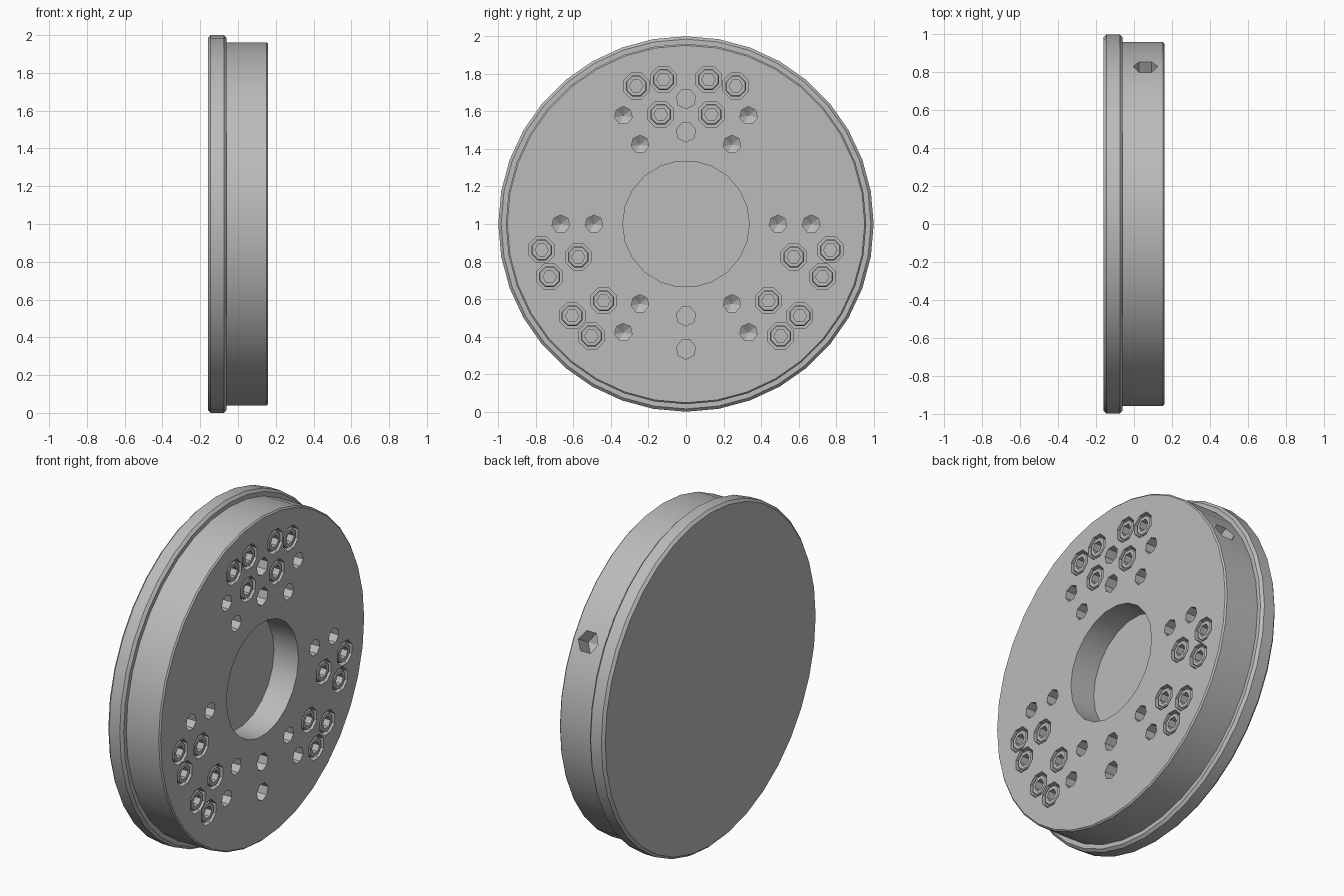
import bpy, bmesh
from math import cos, sin, pi, radians
from mathutils import Matrix, Vector

if "Cube" in bpy.data.objects:
    bpy.data.objects.remove(bpy.data.objects["Cube"], do_unlink=True)

metal = bpy.data.materials.new("grey_metal")
metal.use_nodes = True
GREY = (0.5, 0.5, 0.5, 1)
metal.diffuse_color = GREY
metal.node_tree.nodes["Principled BSDF"].inputs["Base Color"].default_value = GREY

CENTRE = Vector((0, 0, 1))
FACE = 0.16


def lathe(bm, profile, sides, matrix=Matrix(), turn=0.0):
    """Revolve (x, radius) points about the x axis; the ends lie on the axis."""
    rings = []
    for x, r in profile:
        count = sides if r > 0 else 1
        rings.append([bm.verts.new(matrix @ Vector(
            (x, r * cos(turn + 2 * pi * i / sides), r * sin(turn + 2 * pi * i / sides))))
            for i in range(count)])
    # flat ends become single polygons, pointed ends become fans
    for k in range(len(rings) - 1):
        a, b = rings[k], rings[k + 1]
        flat = profile[k][0] == profile[k + 1][0]
        if flat and min(len(a), len(b)) == 1:
            pole, ring = (a, b) if len(a) == 1 else (b, a)
            bm.verts.remove(pole[0])
            bm.faces.new(ring)
            continue
        for i in range(sides):
            j = (i + 1) % sides
            corners = [a[i % len(a)], a[j % len(a)], b[j % len(b)], b[i % len(b)]]
            bm.faces.new(list(dict.fromkeys(corners)))


def finish(bm, name):
    bmesh.ops.recalc_face_normals(bm, faces=bm.faces[:])
    mesh = bpy.data.meshes.new(name)
    bm.to_mesh(mesh)
    bm.free()
    mesh.materials.append(metal)
    obj = bpy.data.objects.new(name, mesh)
    bpy.context.collection.objects.link(obj)
    return obj


def activate(obj):
    bpy.ops.object.select_all(action='DESELECT')
    obj.select_set(True)
    bpy.context.view_layer.objects.active = obj


def carve(obj, cutter):
    cutter.hide_render = True
    mod = obj.modifiers.new("carve", 'BOOLEAN')
    mod.operation, mod.solver, mod.object = 'DIFFERENCE', 'EXACT', cutter
    activate(obj)
    bpy.ops.object.modifier_apply(modifier=mod.name)
    bpy.data.objects.remove(cutter, do_unlink=True)


def at(y, z):
    return Matrix.Translation(CENTRE + Vector((0, y, z)))


def polar(radius, degrees):
    return at(radius * cos(radians(degrees)), radius * sin(radians(degrees)))


# Stepped disc: wide flange at the back, narrower body in front
bm = bmesh.new()
lathe(bm, [(-FACE, 0), (-FACE, 0.985), (-0.145, 1.0), (-0.075, 1.0), (-0.06, 0.985),
           (-0.06, 0.96), (0.152, 0.96), (FACE, 0.952), (FACE, 0)], 36, at(0, 0), pi / 2)
disc = finish(bm, "stepped_disc")

# Bolt places: three mirrored clusters
bolts = []
for cluster in range(3):
    rot = Matrix.Rotation(cluster * 2 * pi / 3, 2)
    for y, z in ((0.265, 0.735), (0.12, 0.77), (0.135, 0.585)):
        for side in (-1, 1):
            bolts.append(rot @ Vector((side * y, z)))

# Cutters: central bore, counterbores, drilled holes
cut = bmesh.new()
lathe(cut, [(0, 0), (0, 0.337), (0.3, 0.337), (0.3, 0)], 22, at(0, 0))
for p in bolts:
    lathe(cut, [(0.06, 0), (0.06, 0.074), (0.3, 0.074), (0.3, 0)], 8, at(*p), pi / 8)
for radius in (0.49, 0.667):
    for angle in range(0, 360, 60):
        lathe(cut, [(0.0, 0), (0.03, 0.048), (0.3, 0.048), (0.3, 0)], 7,
              polar(radius, angle), pi / 2)
    for angle in (90, 270):
        lathe(cut, [(0.02, 0), (0.02, 0.053), (0.3, 0.053), (0.3, 0)], 7,
              polar(radius, angle), -pi / 2)
# Radial hole in the rim
radial = at(0, 0) @ Matrix.Translation((0.06, 0, 0)) @ Matrix.Rotation(radians(30), 4, 'X') \
    @ Matrix.Rotation(pi / 2, 4, 'Z')
lathe(cut, [(0.81, 0), (0.85, 0.065), (1.1, 0.065), (1.1, 0)], 6, radial, pi / 2 + pi / 2)
carve(disc, finish(cut, "hole_cutter"))

activate(disc)
bpy.ops.object.shade_smooth_by_angle(angle=radians(25))

# Socket head bolts sitting flush in the counterbores
bm = bmesh.new()
lathe(bm, [(0.055, 0), (0.055, 0.06), (0.15, 0.06), (0.156, 0.054), (0.156, 0)], 8, turn=pi / 8)
head = finish(bm, "socket_bolt")
bm = bmesh.new()
lathe(bm, [(0.09, 0), (0.09, 0.036), (0.3, 0.036), (0.3, 0)], 6)
carve(head, finish(bm, "socket_cutter"))
for i, p in enumerate(bolts):
    bolt = head if i == 0 else bpy.data.objects.new("socket_bolt", head.data)
    if i:
        bpy.context.collection.objects.link(bolt)
    bolt.location = CENTRE + Vector((0, p.x, p.y))
